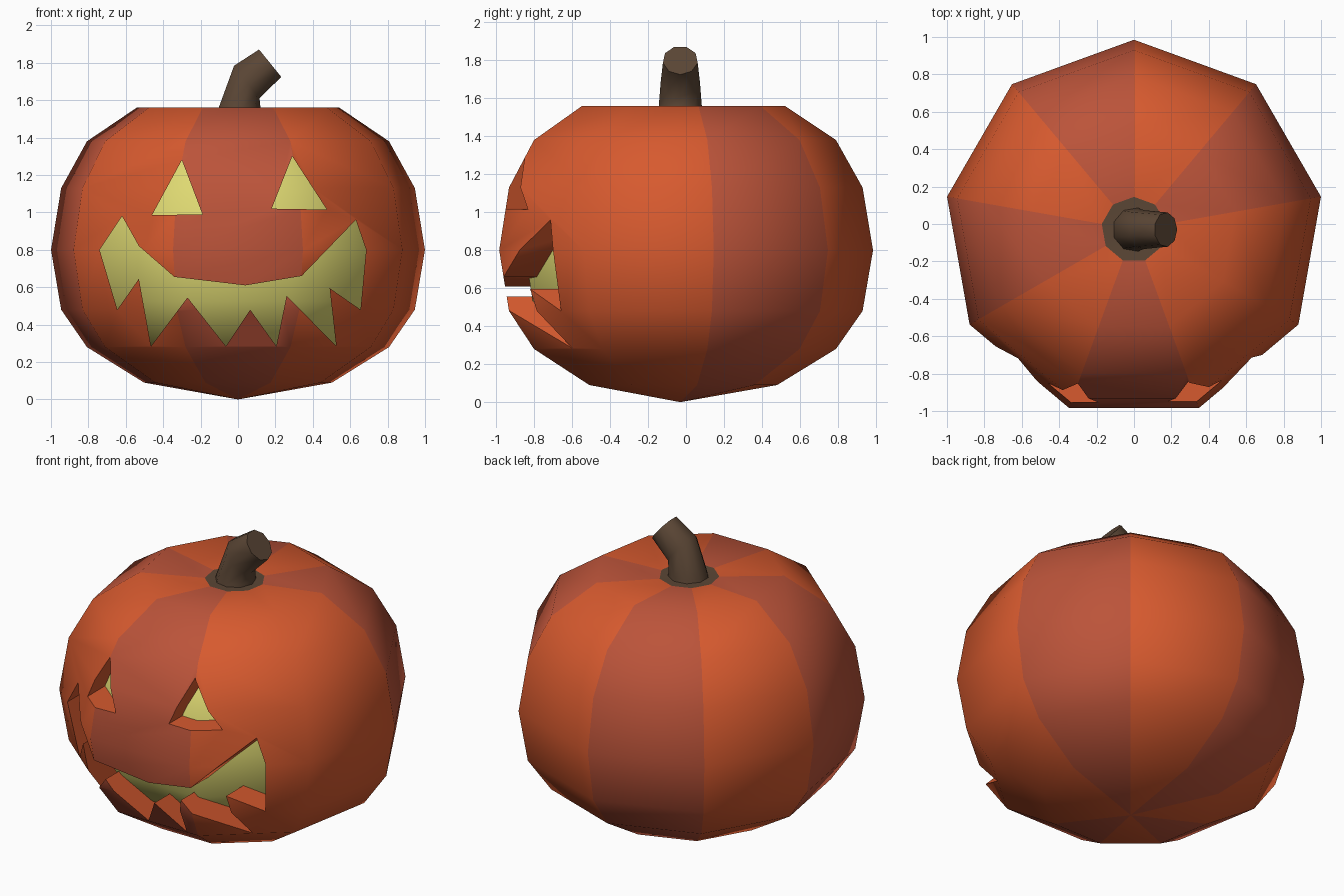
import bpy, bmesh, math
from mathutils import Vector

if "Cube" in bpy.data.objects:
    bpy.data.objects.remove(bpy.data.objects["Cube"])

SIDES = 9
CENTRE_Y = -0.03


def material(name, rgb):
    m = bpy.data.materials.new(name)
    m.diffuse_color = (*rgb, 1)
    m.use_nodes = True
    m.node_tree.nodes["Principled BSDF"].inputs["Base Color"].default_value = m.diffuse_color
    return m


ORANGE = material("orange_skin", (0.68, 0.102, 0.028))
RED = material("red_orange_skin", (0.50, 0.088, 0.042))
YELLOW = material("yellow_glow", (0.74, 0.70, 0.17))
BROWN = material("brown_stem", (0.105, 0.062, 0.036))


def make_object(name, bm, mats):
    bmesh.ops.recalc_face_normals(bm, faces=bm.faces)
    me = bpy.data.meshes.new(name)
    bm.to_mesh(me)
    bm.free()
    for m in mats:
        me.materials.append(m)
    ob = bpy.data.objects.new(name, me)
    bpy.context.collection.objects.link(ob)
    return ob


def smooth(ob, degrees):
    ob.data.shade_smooth()
    ob.data.set_sharp_from_angle(angle=math.radians(degrees))


def bridge(bm, a, b):
    n = len(a)
    return [bm.faces.new((a[i], a[(i + 1) % n], b[(i + 1) % n], b[i])) for i in range(n)]


# Rind profile (radius, height) between the bottom and top centre points
PROFILE = [(0.51, 0.09), (0.82, 0.28), (0.96, 0.48), (1.015, 0.80),
           (0.96, 1.13), (0.82, 1.38), (0.55, 1.56), (0.175, 1.54)]


def pumpkin_shell(name, mats, scale=1.0, striped=False):
    """Nine-sided lathe; wedge i spans 90+40i to 130+40i degrees."""
    bm = bmesh.new()

    def vert(r, z, i=0):
        a = math.radians(90 + 40 * i)
        return bm.verts.new((r * scale * math.cos(a), CENTRE_Y + r * scale * math.sin(a),
                             0.8 + (z - 0.8) * scale))

    rings = [[vert(r, z, i) for i in range(SIDES)] for r, z in PROFILE]
    bottom = vert(0, 0)
    wedges = [bridge(bm, a, b) for a, b in zip(rings, rings[1:])]
    wedges.append([bm.faces.new((bottom, rings[0][(i + 1) % SIDES], rings[0][i]))
                   for i in range(SIDES)])
    lid = bm.faces.new(rings[-1])
    if striped:
        for row in wedges:
            for i, f in enumerate(row):
                f.material_index = 1 if i in (0, 2, 4, 7) else 0
        lid.material_index = 2
    return make_object(name, bm, mats)


body = pumpkin_shell("pumpkin_rind", [ORANGE, RED, BROWN], striped=True)
glow = pumpkin_shell("glowing_inside", [YELLOW], scale=0.86)

# Carved face outlines as seen from the front (x, z)
EYES = [[(-0.30, 1.28), (-0.46, 0.985), (-0.19, 0.99)],
        [(0.29, 1.30), (0.18, 1.02), (0.475, 1.015)]]
MOUTH = [(-0.62, 0.98), (-0.53, 0.82), (-0.34, 0.655), (0.04, 0.61), (0.34, 0.66),
         (0.63, 0.96), (0.685, 0.80), (0.655, 0.48), (0.49, 0.595), (0.525, 0.285),
         (0.26, 0.555), (0.205, 0.285), (0.065, 0.48), (-0.065, 0.285),
         (-0.27, 0.545), (-0.465, 0.285), (-0.53, 0.645), (-0.645, 0.48), (-0.74, 0.80)]

bm = bmesh.new()
for outline in EYES + [MOUTH]:
    front = [bm.verts.new((x, -1.3, z)) for x, z in outline]
    back = [bm.verts.new((x, -0.3, z)) for x, z in outline]
    bm.faces.new(front)
    bm.faces.new(back[::-1])
    bridge(bm, front, back)
cutter = make_object("face_cutter", bm, [ORANGE])
cutter.hide_render = True

# Carve the face
mod = body.modifiers.new("carve", 'BOOLEAN')
mod.operation = 'DIFFERENCE'
mod.solver = 'EXACT'
mod.object = cutter
bpy.context.view_layer.objects.active = body
body.select_set(True)
bpy.ops.object.modifier_apply(modifier=mod.name)
bpy.data.objects.remove(cutter, do_unlink=True)
smooth(body, 45)
smooth(glow, 45)

# Bent stem: (centre x, centre z, radius, half depth, tilt in degrees)
STEM = [(0.0, 1.50, 0.125, 0.125, 0), (0.005, 1.56, 0.115, 0.115, 0),
        (0.045, 1.70, 0.114, 0.105, 52), (0.17, 1.80, 0.097, 0.093, 51)]
bm = bmesh.new()
rings = []
for x, z, r, depth, tilt in STEM:
    t = math.radians(tilt)
    ring = []
    for i in range(SIDES):
        a = 2 * math.pi * i / SIDES
        u = r * math.cos(a)
        ring.append(bm.verts.new(Vector((x + u * math.cos(t), CENTRE_Y + depth * math.sin(a),
                                         z - u * math.sin(t)))))
    rings.append(ring)
for a, b in zip(rings, rings[1:]):
    bridge(bm, a, b)
bm.faces.new(rings[0][::-1])
bm.faces.new(rings[-1])
smooth(make_object("stem", bm, [BROWN]), 50)
